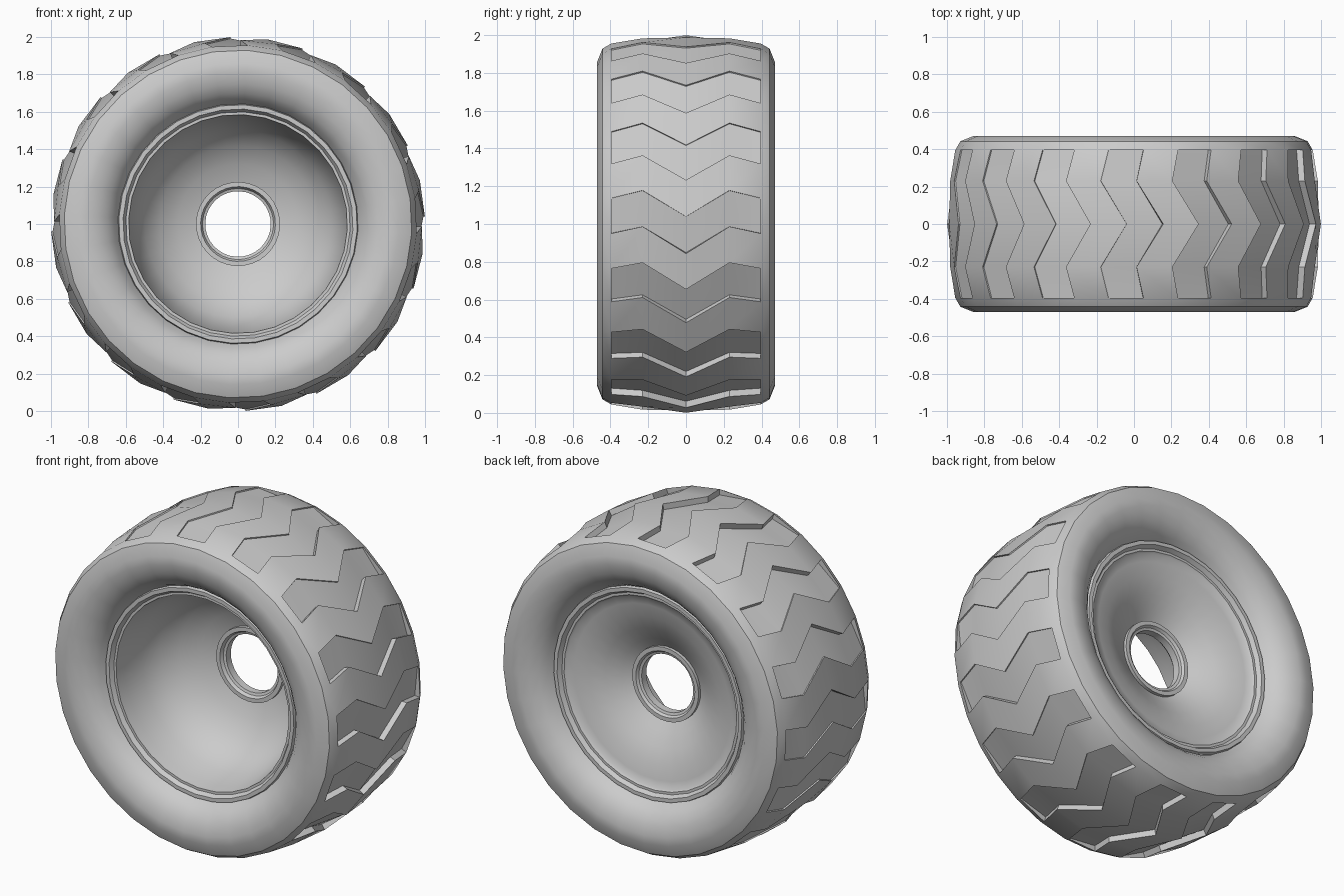
import bpy, bmesh
from math import radians, sin, cos

if "Cube" in bpy.data.objects:
    bpy.data.objects.remove(bpy.data.objects["Cube"])

N = 32                       # strips around the wheel (16 grooves, 16 ribs)
STEP = 360 / N
PHASE = 2.25
# tread columns: (y, radius, chevron lag in degrees)
COLS = [(-.395, .957, 6), (-.23, .983, 8.2), (0, 1.0, 0), (.23, .983, 8.2), (.395, .957, 6)]


def point(r, y, deg):
    a = radians(deg)
    return (r * cos(a), y, 1 + r * sin(a))


def finish(bm, name, angle):
    bmesh.ops.remove_doubles(bm, verts=bm.verts, dist=1e-4)
    bmesh.ops.recalc_face_normals(bm, faces=bm.faces)
    mesh = bpy.data.meshes.new(name)
    bm.to_mesh(mesh)
    bm.free()
    obj = bpy.data.objects.new(name, mesh)
    bpy.context.collection.objects.link(obj)
    bpy.ops.object.select_all(action='DESELECT')
    obj.select_set(True)
    bpy.context.view_layer.objects.active = obj
    bpy.ops.object.shade_smooth_by_angle(angle=radians(angle))
    return obj


def lathe(bm, profile, seg, phase):
    """Spin a (radius, y) profile around the axle."""
    rings = [[bm.verts.new(point(r, y, phase + i * 360 / seg)) for i in range(seg)]
             for r, y in profile]
    for a, b in zip(rings, rings[1:]):
        for i in range(seg):
            j = (i + 1) % seg
            bm.faces.new((a[i], a[j], b[j], b[i]))


# Tyre: chevron tread with wedge-shaped grooves
bm = bmesh.new()
top = [[bm.verts.new(point(r, y, PHASE + k * STEP + lag)) for y, r, lag in COLS]
       for k in range(N)]
for k in range(N):
    lo, hi = top[k], top[(k + 1) % N]
    if k % 2:                # groove: deep at the low edge, shallow at the high edge
        def floor(kk, depth):
            return [bm.verts.new(point(r - depth, y, PHASE + kk * STEP + lag))
                    for y, r, lag in COLS]
        flo, fhi = floor(k, .035), floor(k + 1, .008)
        for a, b in ((lo, flo), (flo, fhi), (fhi, hi)):
            for c in range(4):
                bm.faces.new((a[c], a[c + 1], b[c + 1], b[c]))
        for c in (0, 4):     # groove end walls
            bm.faces.new((lo[c], hi[c], fhi[c], flo[c]))
    else:
        for c in range(4):
            bm.faces.new((lo[c], lo[c + 1], hi[c + 1], hi[c]))

# Tyre: shoulders and sidewalls rolling in to the bead
side = [(.957, .395), (.93, .442), (.86, .47), (.81, .47), (.75, .455),
        (.70, .427), (.665, .39), (.64, .345)]
for s in (-1, 1):
    lathe(bm, [(r, s * y) for r, y in side], N, PHASE + 6)
finish(bm, "tyre", 30)

# Rim: front flange, deep front bowl, hub bore, shallow back dish, back flange
bm = bmesh.new()
rim = [(.645, -.34), (.638, -.37), (.615, -.37), (.60, -.345), (.585, -.345),
       (.575, -.28), (.55, -.15), (.50, -.04), (.42, .04), (.32, .10), (.225, .13),
       (.225, .11), (.20, .11), (.19, .13), (.175, .135),
       (.175, .18), (.19, .185), (.20, .20), (.225, .20), (.225, .18),
       (.28, .215), (.36, .265), (.45, .305), (.53, .325), (.575, .335),
       (.585, .345), (.60, .345), (.615, .37), (.638, .37), (.645, .34)]
lathe(bm, rim, N, PHASE + 6)
finish(bm, "rim", 35)
